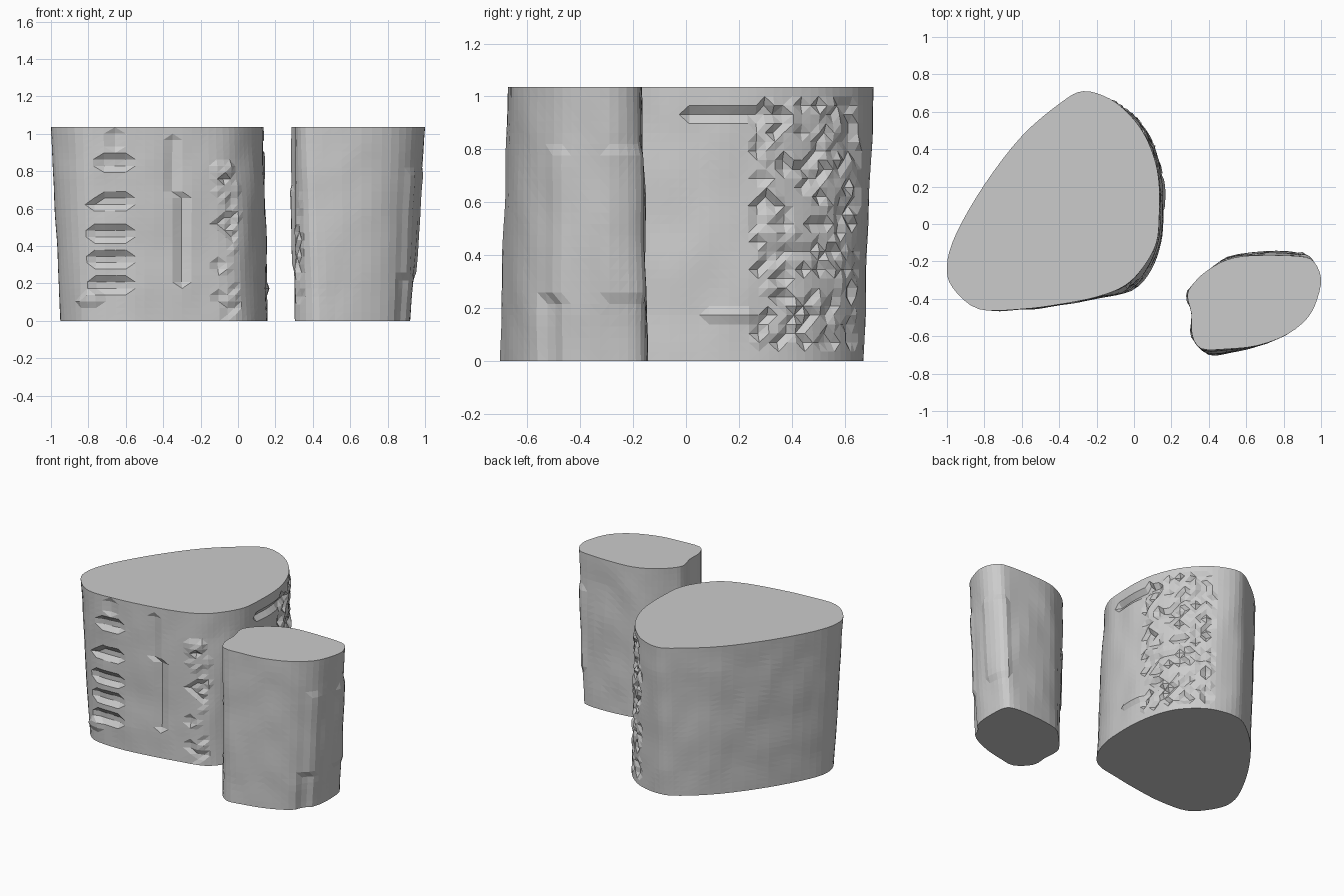
import bpy, bmesh, random
from mathutils import Vector, noise

if "Cube" in bpy.data.objects:
    bpy.data.objects.remove(bpy.data.objects["Cube"])

HEIGHT = 1.035
random.seed(7)


def closed_curve(pts, per_seg):
    """Closed Catmull-Rom curve through the outline points."""
    out, n = [], len(pts)
    p = [Vector(q) for q in pts]
    for i in range(n):
        a, b, c, d = p[i - 1], p[i], p[(i + 1) % n], p[(i + 2) % n]
        for k in range(per_seg):
            t = k / per_seg
            out.append(0.5 * (2 * b + (c - a) * t + (2 * a - 5 * b + 4 * c - d) * t * t
                              + (3 * b - a - 3 * c + d) * t ** 3))
    return out


def column(name, bottom, top, per_seg, levels, dents, rough):
    """Loft between two outlines; dents and rough patches move the wall along its normal.
    Patch: (side, u0, u1, z0, z1, amount), u is x on front/back, y on right/left."""
    lo, hi = closed_curve(bottom, per_seg), closed_curve(top, per_seg)
    n = len(lo)
    bm = bmesh.new()
    rings = []

    def inside(patch, p, nrm, z):
        side, u0, u1, z0, z1, _ = patch
        facing = {'front': -nrm.y, 'back': nrm.y, 'right': nrm.x, 'left': -nrm.x}[side]
        u = p.x if side in ('front', 'back') else p.y
        return facing > 0.25 and u0 <= u <= u1 and z0 <= z <= z1

    for j in range(levels + 1):
        f = j / levels
        z = f * HEIGHT
        row = [a.lerp(b, f) for a, b in zip(lo, hi)]
        ring = []
        for i, p in enumerate(row):
            t = row[(i + 1) % n] - row[i - 1]
            nrm = Vector((t.y, -t.x)).normalized()
            off = sum(d[5] for d in dents if inside(d, p, nrm, z))
            # gentle hewn unevenness over the whole wall, fading at the caps
            fade = min(1, 6 * f, 6 * (1 - f))
            off += 0.008 * fade * noise.noise(Vector((p.x * 7, p.y * 7, z * 4)))
            for r in rough:
                if inside(r, p, nrm, z):
                    off += random.choice((-1, -.6, 0, 0, 0, 0, .4)) * r[5]
            q = p + nrm * off
            ring.append(bm.verts.new((q.x, q.y, z)))
        rings.append(ring)
    walls = []
    for a, b in zip(rings, rings[1:]):
        for i in range(n):
            k = (i + 1) % n
            walls.append(bm.faces.new((a[i], a[k], b[k], b[i])))
    bmesh.ops.triangulate(bm, faces=walls)
    bm.faces.new(rings[-1])
    bm.faces.new(rings[0][::-1])
    bmesh.ops.recalc_face_normals(bm, faces=bm.faces)
    me = bpy.data.meshes.new(name)
    bm.to_mesh(me)
    bm.free()
    ob = bpy.data.objects.new(name, me)
    bpy.context.collection.objects.link(ob)
    return ob


# Large column: outlines run counter-clockwise from the left tip
big_top = [(-1, -.22), (-.97, -.34), (-.83, -.455), (-.6, -.455), (-.4, -.43), (-.2, -.39),
           (-.05, -.33), (.05, -.23), (.12, -.1), (.135, .05), (.135, .2), (.115, .33),
           (.06, .47), (-.02, .58), (-.13, .67), (-.27, .71), (-.39, .65), (-.6, .47),
           (-.8, .21), (-.95, -.05)]
big_bottom = [(-.95, -.2), (-.91, -.32), (-.80, -.435), (-.6, -.455), (-.4, -.435), (-.2, -.40),
              (-.01, -.355), (.09, -.25), (.145, -.1), (.158, .05), (.155, .2), (.13, .35),
              (.08, .48), (-.01, .585), (-.12, .65), (-.27, .67), (-.39, .62), (-.58, .45),
              (-.77, .2), (-.91, -.05)]

# Rung-like slots on the front left, plus seams and ledges
big_dents = [('front', -.77, -.55, z - .03, z + .03, -.025) for z in (.18, .33, .47, .64, .85)]
big_dents += [('front', -.68, -.63, .9, 1.02, -.015),
              ('front', -.32, -.28, .2, .68, -.02),
              ('front', -.38, -.33, .68, 1.0, -.015),
              ('front', -.84, -.75, .08, .14, .015),
              ('front', -.12, -.02, .78, .84, .012),
              ('right', 0, .38, .91, .96, -.025),
              ('right', .08, .25, .15, .2, .012)]
big_rough = [('front', -.14, 0, .02, .85, .016),
             ('right', .25, .65, .05, 1.0, .02)]
column("large_column", big_bottom, big_top, 4, 30, big_dents, big_rough)

# Small column
small_top = [(.285, -.38), (.307, -.48), (.31, -.59), (.36, -.667), (.5, -.668), (.66, -.65),
             (.82, -.59), (.93, -.5), (.98, -.4), (1.0, -.29), (.96, -.2), (.88, -.172),
             (.64, -.168), (.5, -.19), (.39, -.25), (.32, -.315)]
small_bottom = [(.305, -.39), (.31, -.5), (.31, -.61), (.40, -.70), (.52, -.688), (.66, -.655),
                (.80, -.59), (.88, -.5), (.915, -.4), (.92, -.29), (.91, -.19), (.86, -.15),
                (.70, -.145), (.5, -.175), (.41, -.25), (.34, -.325)]
# Shallow wall ledges and the notch at the foot
small_dents = [('left', -.45, -.35, .3, .7, .01),
               ('right', -.56, -.48, 0, .22, -.015),
               ('right', -.52, -.45, .25, .8, .008),
               ('right', -.30, -.16, .22, .8, .01)]
small_rough = [('left', -.66, -.55, .05, .68, .014)]
column("small_column", small_bottom, small_top, 3, 24, small_dents, small_rough)
